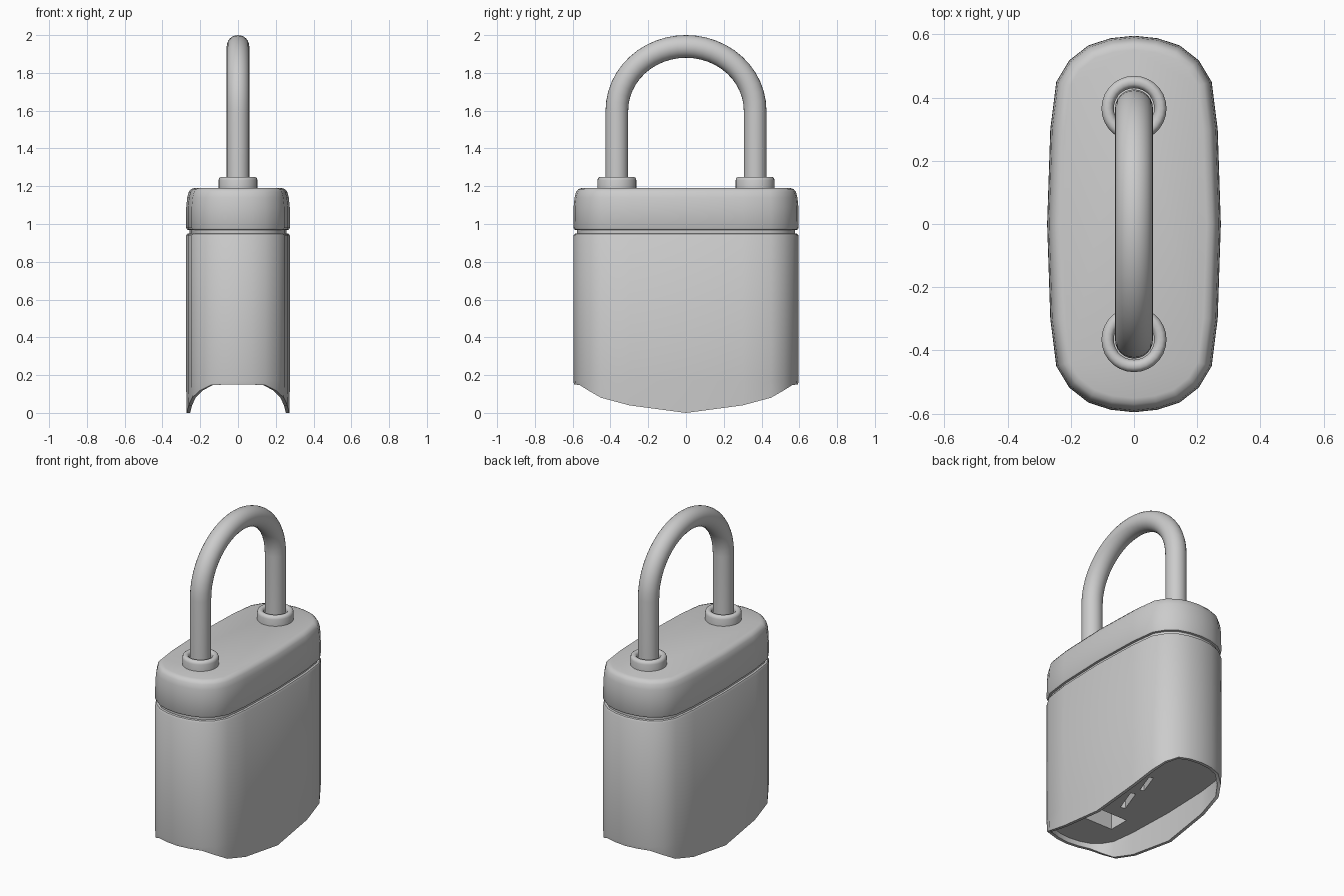
import bpy, bmesh, math
from mathutils import Vector, Matrix

if "Cube" in bpy.data.objects:
    bpy.data.objects.remove(bpy.data.objects["Cube"])


def loft(name, rings, closed_loop=False, angle=40):
    """Skin a list of point rings; ends are capped unless the loft is a closed loop."""
    bm = bmesh.new()
    vs = [[bm.verts.new(p) for p in ring] for ring in rings]
    n = len(rings[0])
    last = len(vs) if closed_loop else len(vs) - 1
    for i in range(last):
        a, b = vs[i], vs[(i + 1) % len(vs)]
        for j in range(n):
            k = (j + 1) % n
            bm.faces.new((a[j], a[k], b[k], b[j]))
    if not closed_loop:
        bm.faces.new(vs[0])
        bm.faces.new(vs[-1])
    bmesh.ops.recalc_face_normals(bm, faces=bm.faces)
    me = bpy.data.meshes.new(name)
    bm.to_mesh(me)
    bm.free()
    ob = bpy.data.objects.new(name, me)
    bpy.context.collection.objects.link(ob)
    smooth(ob, angle)
    return ob


def activate(ob):
    bpy.ops.object.select_all(action='DESELECT')
    bpy.context.view_layer.objects.active = ob
    ob.select_set(True)


def smooth(ob, angle=40):
    activate(ob)
    bpy.ops.object.shade_smooth_by_angle(angle=math.radians(angle))


# Plan outline of one quarter: x, y, height of the scalloped bottom rim
quarter = [(.275, 0, 0), (.265, .30, .04), (.246, .45, .08), (.205, .518, .118),
           (.145, .565, .147), (.075, .588, .15), (0, .596, .15)]
half = quarter + [(-x, y, z) for x, y, z in quarter[-2::-1]]
outline = half + [(x, -y, z) for x, y, z in half[-2:0:-1]]


def ring(inset, z=None):
    """Outline moved inwards by inset; z=None follows the scalloped rim."""
    pts = []
    n = len(outline)
    for i, (x, y, rim) in enumerate(outline):
        p, q = outline[i - 1], outline[(i + 1) % n]
        nrm = Vector((q[1] - p[1], p[0] - q[0])).normalized()
        pts.append((x - nrm.x * inset, y - nrm.y * inset, rim if z is None else z))
    return pts


# Body: recessed floor, rim, outer wall, groove and rounded cap
body = loft("lock_body", [
    ring(.024, .18), ring(.022), ring(.003), ring(0, .17), ring(0, .938),
    ring(.006, .948), ring(.018, .95), ring(.018, .968), ring(.005, .97),
    ring(0, .98), ring(.001, 1.09), ring(.006, 1.14), ring(.014, 1.17),
    ring(.026, 1.185), ring(.045, 1.191)])

# Keyway pockets in the floor: x, y, width, length, turn
for x, y, w, l, turn in [(0, -.28, .25, .13, 0), (.01, -.04, .03, .17, -20),
                         (.05, .17, .025, .15, -20)]:
    bpy.ops.mesh.primitive_cube_add(size=1, location=(x, y, .2))
    cutter = bpy.context.object
    cutter.name = "pocket_cutter"
    cutter.scale = (w, l, .16)
    cutter.rotation_euler.z = math.radians(turn)
    cutter.hide_render = True
    activate(body)
    mod = body.modifiers.new("pocket", 'BOOLEAN')
    mod.operation = 'DIFFERENCE'
    mod.solver = 'EXACT'
    mod.object = cutter
    bpy.ops.object.modifier_apply(modifier=mod.name)
    bpy.data.objects.remove(cutter)
smooth(body)

# Shackle: straight legs joined by an arch
R, LEG, SPRING, RISE, SEG = .06, .366, 1.6, .34, 24
path = [(LEG, 1.17, 0.0)]
for i in range(SEG + 1):
    t = math.pi * i / SEG
    path.append((LEG * math.cos(t), SPRING + RISE * math.sin(t), t))
path.append((-LEG, 1.17, math.pi))
tube = []
for y, z, t in path:
    n = Vector((math.cos(t) / LEG, math.sin(t) / RISE)).normalized()
    circle = [2 * math.pi * j / 24 for j in range(24)]
    tube.append([(R * math.sin(a), y + n.x * R * math.cos(a), z + n.y * R * math.cos(a))
                 for a in circle])
loft("shackle", tube)

# Collars round the shackle legs
profile = [(.103, 1.18), (.103, 1.232), (.099, 1.244), (.09, 1.25), (.077, 1.25),
           (.068, 1.243), (.064, 1.23), (.064, 1.18)]
for side in (-1, 1):
    rings = [[(r * math.cos(2 * math.pi * i / 28),
               side * LEG + r * math.sin(2 * math.pi * i / 28), z) for r, z in profile]
             for i in range(28)]
    loft("shackle_collar", rings, closed_loop=True)
